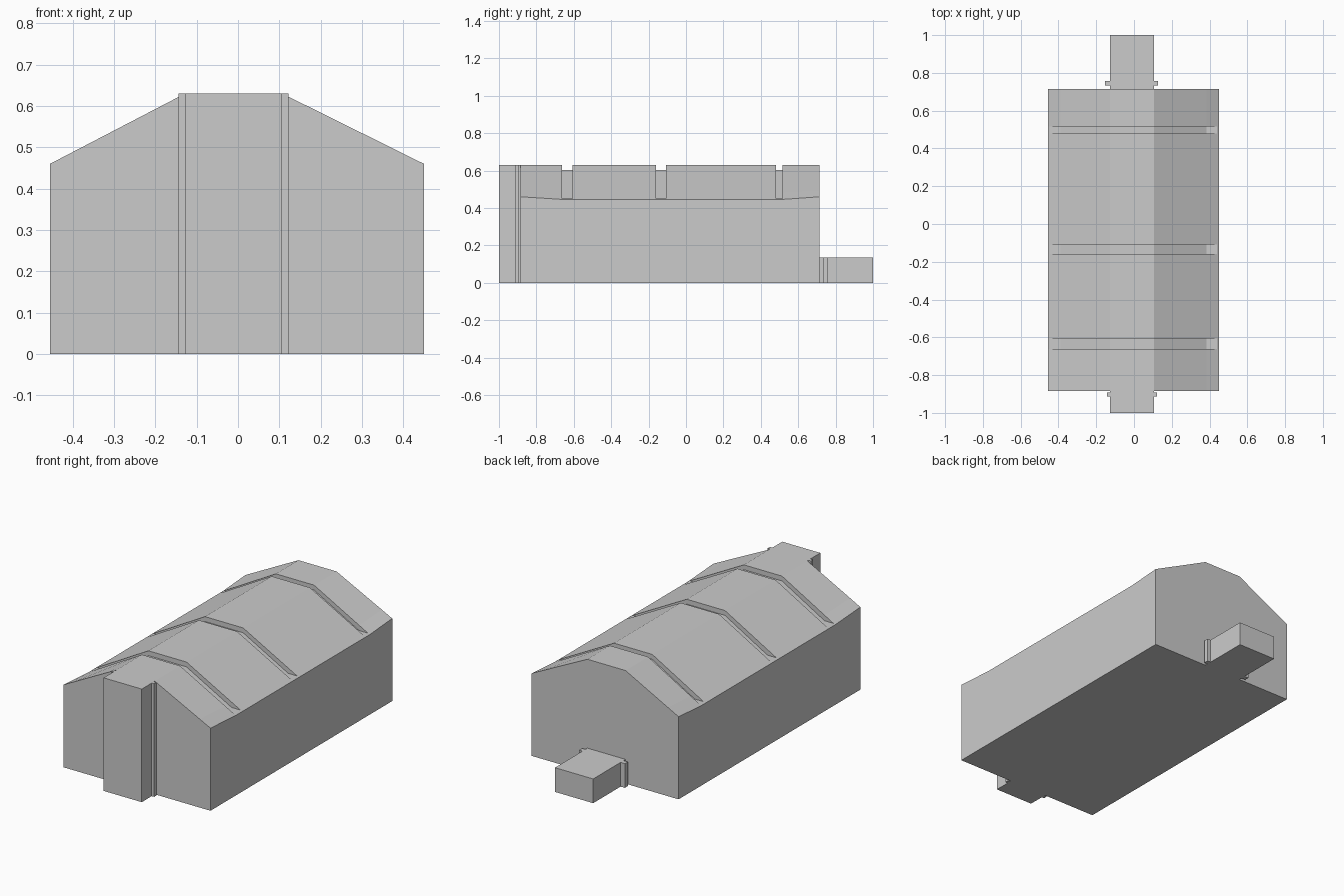
import bpy, bmesh

if "Cube" in bpy.data.objects:
    bpy.data.objects.remove(bpy.data.objects["Cube"])

HIGH, LOW = 0.46, 0.446      # eave height at the ends and in the middle
XL, XR = -0.455, 0.45        # side walls
RL, RR = -0.128, 0.107       # flat ridge
TOP, CUT = 0.63, 0.603       # ridge height and groove floor height


def make_object(name, bm):
    bmesh.ops.remove_doubles(bm, verts=bm.verts, dist=0.0001)
    bmesh.ops.recalc_face_normals(bm, faces=bm.faces)
    mesh = bpy.data.meshes.new(name)
    bm.to_mesh(mesh)
    bm.free()
    obj = bpy.data.objects.new(name, mesh)
    bpy.context.collection.objects.link(obj)
    return obj


def section(eave, groove):
    """Hall cross-section, with the roof surface or the groove floor."""
    def half(wall, ridge):
        sign = 1 if wall > 0 else -1
        def roof(x):
            return TOP + (eave - TOP) * (x - ridge) / (wall - ridge)
        outer, inner = wall - sign * 0.01, wall - sign * 0.065
        floor = roof(outer)
        return [(wall, 0), (wall, eave), (outer, floor),
                (inner, floor if groove else roof(inner)),
                (ridge, CUT if groove else TOP)]
    return half(XL, RL) + half(XR, RR)[::-1]


# Hall: lofted sections, with three grooves stepping across the roof
rings = [(-0.885, HIGH, False)]
for y0, y1 in ((-0.662, -0.606), (-0.16, -0.108), (0.48, 0.516)):
    rings += [(y0, LOW, False), (y0, LOW, True), (y1, LOW, True), (y1, LOW, False)]
rings.append((0.715, HIGH, False))

bm = bmesh.new()
loops = [[bm.verts.new((x, y, z)) for x, z in section(e, g)] for y, e, g in rings]
for a, b in zip(loops, loops[1:]):
    for i in range(len(a)):
        j = (i + 1) % len(a)
        quad = [a[i], a[j], b[j], b[i]]
        if len({tuple(round(c, 5) for c in v.co) for v in quad}) > 2:
            bm.faces.new(quad)
bm.faces.new(loops[0])
bm.faces.new(loops[-1])
make_object("hall_body", bm)


def flanged_block(name, wall, f0, f1, end, fl, fr, height):
    """Block standing out from an end wall, with a thin collar strip on each side."""
    plan = [(RL, wall), (RL, f0), (fl, f0), (fl, f1), (RL, f1), (RL, end),
            (RR, end), (RR, f1), (fr, f1), (fr, f0), (RR, f0), (RR, wall)]
    bm = bmesh.new()
    face = bm.faces.new([bm.verts.new((x, y, 0)) for x, y in plan])
    top = bmesh.ops.extrude_face_region(bm, geom=[face], use_keep_orig=True)
    verts = [g for g in top["geom"] if isinstance(g, bmesh.types.BMVert)]
    bmesh.ops.translate(bm, verts=verts, vec=(0, 0, height))
    return make_object(name, bm)


# Tall front tower and low rear block
flanged_block("front_tower", -0.885, -0.893, -0.912, -1.0, -0.144, 0.122, TOP)
flanged_block("rear_block", 0.715, 0.732, 0.758, 1.0, -0.154, 0.128, 0.135)
